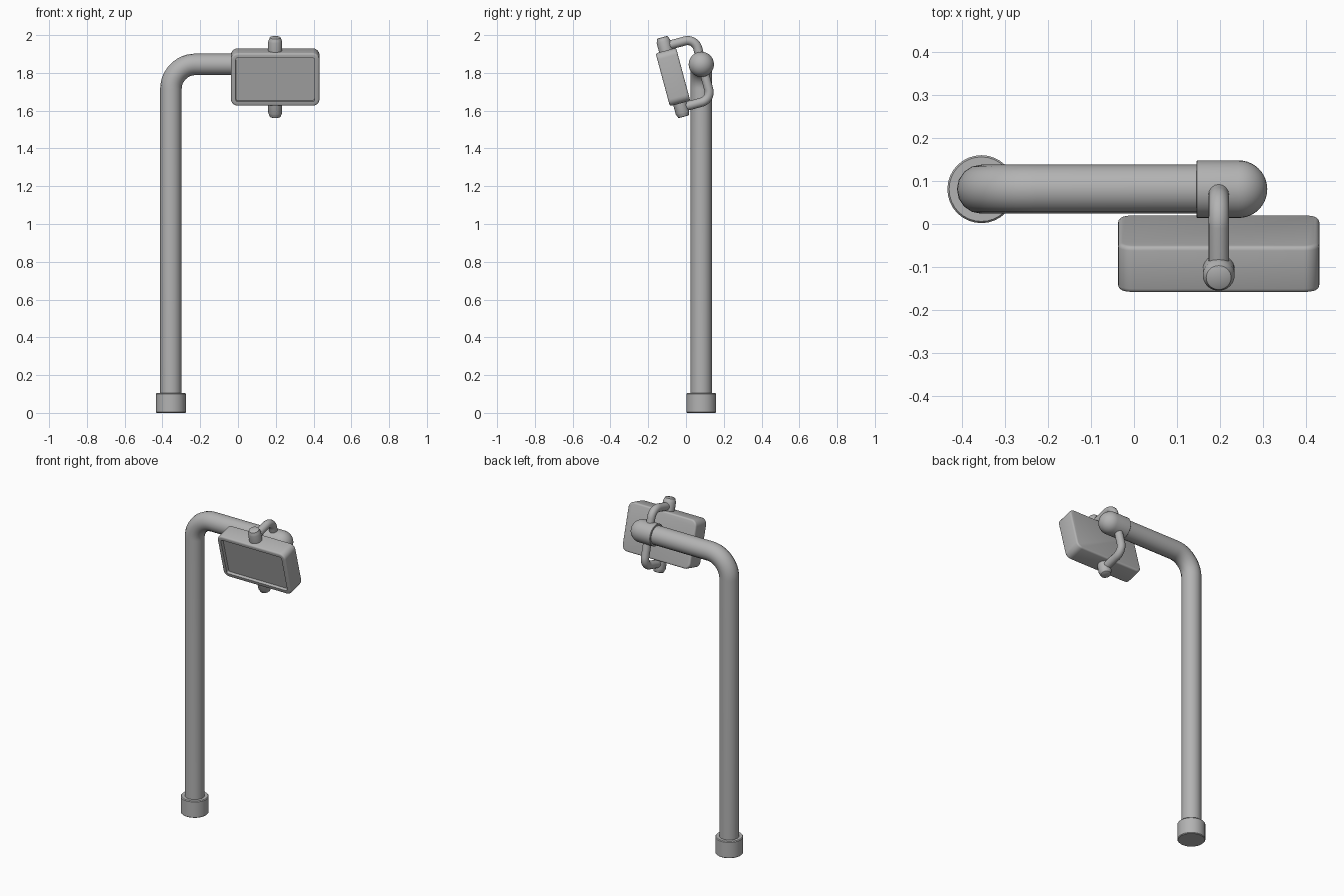
import bpy, bmesh, math
from mathutils import Matrix, Vector

cube = bpy.data.objects.get("Cube")
if cube:
    bpy.data.objects.remove(cube, do_unlink=True)

metal = bpy.data.materials.new("grey_metal")
metal.use_nodes = True
GREY = (0.45, 0.45, 0.45, 1)
metal.diffuse_color = GREY
metal.node_tree.nodes["Principled BSDF"].inputs["Base Color"].default_value = GREY


def finish(obj, angle=35):
    bpy.ops.object.select_all(action='DESELECT')
    obj.select_set(True)
    bpy.context.view_layer.objects.active = obj
    if obj.type == 'CURVE':
        bpy.ops.object.convert(target='MESH')
        obj = bpy.context.view_layer.objects.active
    bpy.ops.object.shade_smooth_by_angle(angle=math.radians(angle))
    return obj


def add_mesh(name, bm, matrix):
    bmesh.ops.recalc_face_normals(bm, faces=bm.faces)
    me = bpy.data.meshes.new(name)
    bm.to_mesh(me)
    bm.free()
    me.materials.append(metal)
    obj = bpy.data.objects.new(name, me)
    obj.matrix_world = matrix
    bpy.context.collection.objects.link(obj)
    return finish(obj)


def lathe(name, profile, matrix, steps=32):
    """Spin a (radius, height) profile that starts and ends on the local z axis."""
    bm = bmesh.new()
    verts = [bm.verts.new((r, 0, h)) for r, h in profile]
    edges = [bm.edges.new(pair) for pair in zip(verts, verts[1:])]
    bmesh.ops.spin(bm, geom=verts + edges, cent=(0, 0, 0), axis=(0, 0, 1),
                   angle=math.tau, steps=steps, use_duplicate=False)
    bmesh.ops.remove_doubles(bm, verts=bm.verts, dist=1e-4)
    return add_mesh(name, bm, matrix)


def rounded_path(points, radius, steps=12):
    """Round the right-angled corners of a polyline."""
    pts = [Vector(p) for p in points]
    out = [pts[0]]
    for a, b, c in zip(pts, pts[1:], pts[2:]):
        u, v = (a - b).normalized(), (c - b).normalized()
        for i in range(steps + 1):
            t = math.pi / 2 * i / steps
            out.append(b + radius * (u * (1 - math.sin(t)) + v * (1 - math.cos(t))))
    return out + [pts[-1]]


def tube(name, path, radius, matrix):
    cu = bpy.data.curves.new(name, 'CURVE')
    cu.dimensions = '3D'
    cu.bevel_depth = radius
    cu.bevel_resolution = 6
    cu.use_fill_caps = True
    spline = cu.splines.new('POLY')
    spline.points.add(len(path) - 1)
    for p, co in zip(spline.points, path):
        p.co = (*co, 1)
    cu.materials.append(metal)
    obj = bpy.data.objects.new(name, cu)
    obj.matrix_world = matrix
    bpy.context.collection.objects.link(obj)
    return finish(obj)


POLE_X, POLE_Y, ARM_Z, LAMP_X = -0.355, 0.081, 1.845, 0.197

# Foot collar
lathe("foot_collar", [(0, 0), (0.075, 0), (0.079, 0.004), (0.079, 0.1),
                      (0.075, 0.105), (0, 0.105)],
      Matrix.Translation((POLE_X, POLE_Y, 0)))

# Pole bending over into the arm
tube("pole_and_arm",
     rounded_path([(POLE_X, POLE_Y, 0.02), (POLE_X, POLE_Y, ARM_Z),
                   (0.2, POLE_Y, ARM_Z)], 0.13),
     0.057, Matrix.Identity(4))

# Domed end cap on the arm
R = 0.067
dome = [(R * math.cos(math.pi / 2 * i / 10), 0.098 + R * math.sin(math.pi / 2 * i / 10))
        for i in range(10)]
lathe("arm_end_cap", [(0, 0), (R - 0.002, 0), (R, 0.002)] + dome + [(0, 0.098 + R)],
      Matrix.Translation((0.145, POLE_Y, ARM_Z)) @ Matrix.Rotation(math.pi / 2, 4, 'Y'))

# Tilted frame shared by the lamp head, its knobs and its bracket
tilt = Matrix.Translation((LAMP_X, -0.069, 1.778)) @ Matrix.Rotation(math.radians(15), 4, 'X')

# Lamp head: rounded box with a recessed front panel
W, D, H = 0.468, 0.112, 0.29
bm = bmesh.new()
bmesh.ops.create_cube(bm, size=1, matrix=Matrix.Diagonal((W, D, H, 1)))
corners = [e for e in bm.edges
           if abs((e.verts[0].co - e.verts[1].co).normalized().y) > 0.9]
bmesh.ops.bevel(bm, geom=corners, offset=0.036, segments=6, profile=0.5, affect='EDGES')
rims = [e for e in bm.edges if abs(e.verts[0].co.y - e.verts[1].co.y) < 1e-5]
bmesh.ops.bevel(bm, geom=rims, offset=0.01, segments=3, profile=0.5, affect='EDGES')
bm.normal_update()
front = max(bm.faces, key=lambda f: -f.normal.y * f.calc_area())
bmesh.ops.inset_region(bm, faces=[front], thickness=0.015)
bmesh.ops.inset_region(bm, faces=[front], thickness=0.002)
for v in front.verts:
    v.co.y += 0.018
add_mesh("lamp_head", bm, tilt)

# Pivot knobs above and below the head
for name, flip in (("upper_knob", 0), ("lower_knob", math.pi)):
    lathe(name, [(0, 0.13), (0.037, 0.13), (0.037, 0.195), (0.034, 0.203),
                 (0.029, 0.216), (0.026, 0.218), (0, 0.218)],
          tilt @ Matrix.Rotation(flip, 4, 'X'))

# Bracket running from knob to knob through the end cap
tube("lamp_bracket",
     rounded_path([(0, 0, 0.168), (0, 0.166, 0.168), (0, 0.166, -0.168),
                   (0, 0, -0.168)], 0.055),
     0.024, tilt)
